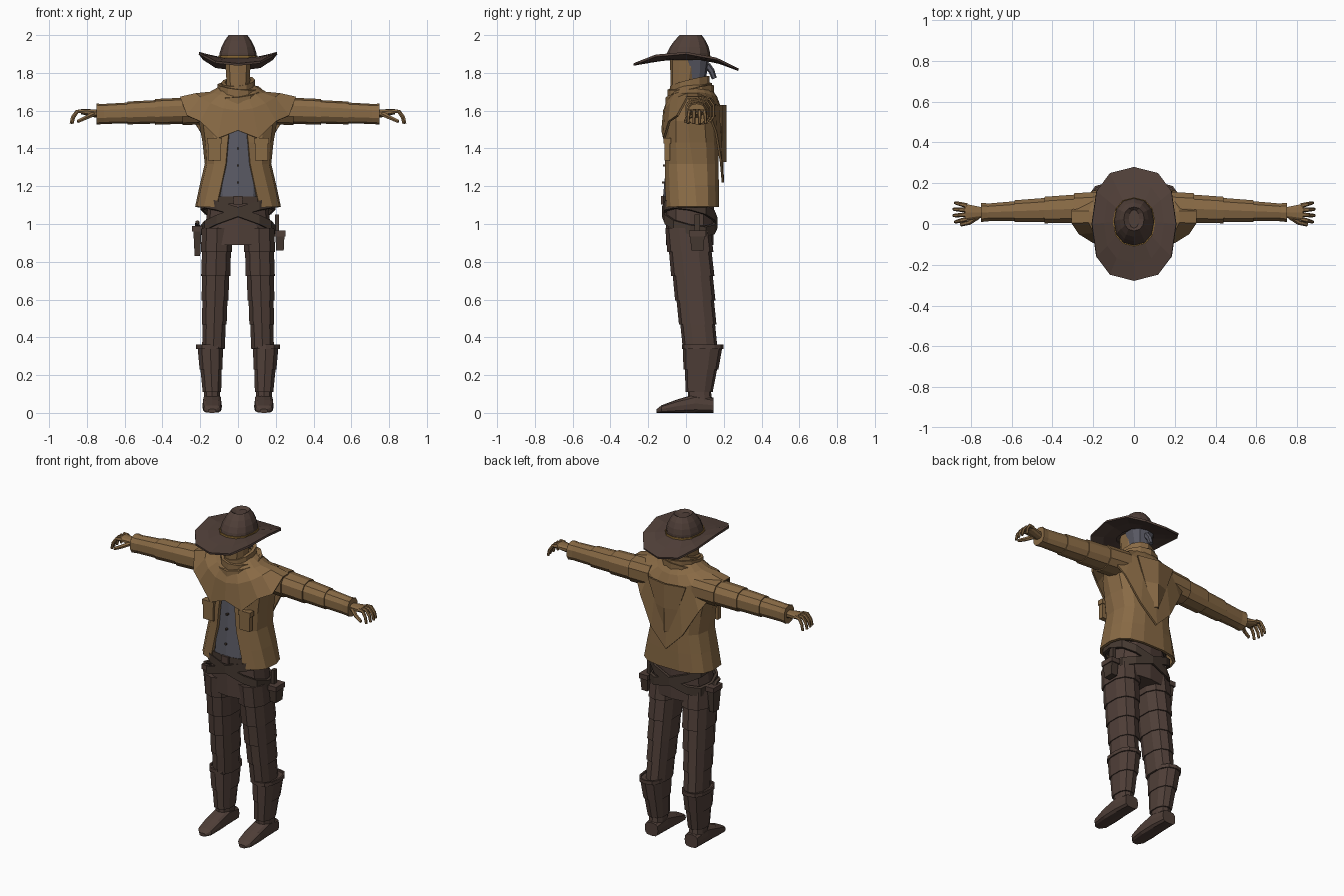
import bpy, bmesh, math
from mathutils import Vector

default_cube = bpy.data.objects.get("Cube")
if default_cube:
    bpy.data.objects.remove(default_cube)

X, Y, Z = Vector.Fill(3), Vector.Fill(3), Vector.Fill(3)
X.x = Y.y = Z.z = 1


def material(name, red, green, blue):
    colour = (red, green, blue, 1)
    made = bpy.data.materials.new(name)
    made.use_nodes = True
    made.diffuse_color = colour
    made.node_tree.nodes["Principled BSDF"].inputs["Base Color"].default_value = colour
    return made


tan = material("tan cloth", .25, .145, .06)
brown = material("dark brown leather", .08, .05, .04)
belt_brown = material("belt leather", .06, .04, .03)
grey = material("grey shirt", .1, .1, .125)
gold = material("hat band gold", .25, .14, .035)


def loft(name, rings, mat, cap=True, closed=True, wrap=False, thickness=0):
    """Skin a list of equally long point rings."""
    bm = bmesh.new()
    rows = [[bm.verts.new(point) for point in points] for points in rings]
    count = len(rows[0])
    following = rows[1:] + rows[:1] if wrap else rows[1:]
    for lower, upper in zip(rows, following):
        for i in range(count if closed else count - 1):
            j = (i + 1) % count
            bm.faces.new((lower[i], lower[j], upper[j], upper[i]))
    if cap and closed and not wrap:
        bm.faces.new(rows[0])
        bm.faces.new(rows[-1])
    bmesh.ops.recalc_face_normals(bm, faces=bm.faces)
    mesh = bpy.data.meshes.new(name)
    bm.to_mesh(mesh)
    bm.free()
    mesh.materials.append(mat)
    part = bpy.data.objects.new(name, mesh)
    bpy.context.collection.objects.link(part)
    if thickness:
        solidify = part.modifiers.new("thickness", "SOLIDIFY")
        solidify.thickness, solidify.offset = thickness, 0


def power(value, exponent):
    return math.copysign(abs(value) ** exponent, value)


def section(centre, u, v, count=12, square=.8, gap=0):
    """Squarish ellipse starting on the -v side; a gap angle leaves it open there."""
    steps = count - 1 if gap else count
    points = []
    for i in range(count):
        angle = gap + (math.tau - 2 * gap) * i / steps
        points.append(centre + u * power(math.sin(angle), square) - v * power(math.cos(angle), square))
    return points


def limb(name, start, end, first, last, mat, folds=1, swell=1, axes=(X, Y), count=10):
    """Tapered tube; each fold of cloth swells a little before the next one tucks under it."""
    start, end, first, last = (Vector(value) for value in (start, end, first, last))
    rings = []
    for fold in range(folds):
        for t, scale in ((fold / folds, 1), ((fold + 1) / folds, swell)):
            radius = first.lerp(last, t) * scale
            rings.append(section(start.lerp(end, t), axes[0] * radius.x, axes[1] * radius.y, count))
    loft(name, rings, mat)


def band(name, centre, radii, height, thick, mat, tilt=(0, 0), square=.8):
    """Flat strap around the body; tilt slopes it along x and y."""
    u, v = X + Z * tilt[0], Y + Z * tilt[1]
    rings = []
    for side, out in ((-1, 0), (-1, 1), (1, 1), (1, 0)):
        middle = Vector(centre) + Z * side * height / 2
        rings.append(section(middle, u * (radii[0] + thick * out), v * (radii[1] + thick * out), square=square))
    loft(name, rings, mat, wrap=True)


def tube(name, path, thick, mat):
    """Thin tapering tube along a path."""
    rings = []
    for i, point in enumerate(path):
        along = path[min(i + 1, len(path) - 1)] - path[max(i - 1, 0)]
        u = along.cross(Y).normalized()
        v = along.cross(u).normalized()
        radius = thick * (1 - i / len(path) / 2)
        rings.append(section(point, u * radius, v * radius, count=6, square=1))
    loft(name, rings, mat)


def box(name, centre, size, mat, taper=1):
    half = Vector(size) / 2
    rings = []
    for side, scale in ((-1, taper), (1, 1)):
        u, v = X * half.x * scale, Y * half.y * scale
        middle = Vector(centre) + Z * half.z * side
        rings.append([middle - u - v, middle + u - v, middle + u + v, middle - u + v])
    loft(name, rings, mat)


# Hat: brim swept up at the sides, domed crown with a crease, thin band
crown_base = Y * .01 + Z * 1.875
brim_root = section(crown_base, X * .09, Y * .11)
brim_edge = section(Z * 1.83, X * .207, Y * .278)
for point in brim_edge:
    point.z += .075 * abs(point.x / .207) ** 3 - .05 * point.y
brim_rings = [[a.lerp(b, t) for a, b in zip(brim_root, brim_edge)] for t in (0, .5, 1)]
loft("hat_brim", brim_rings, brown, cap=False, thickness=.012)
crown = []
for i in range(5):
    t = i / 4
    shrink = 1 - t ** 2 / 2
    crown.append(section(crown_base + Z * .125 * t + Y * .015 * t, X * .1 * shrink, Y * .117 * shrink, square=.9))
crown.append(section(crown_base + Z * .11 + Y * .015, X * .025, Y * .045, square=.9))
loft("hat_crown", crown, brown)
band("hat_band", crown_base + Z * .01, (.098, .115), .012, .006, gold, square=.9)

# Head, hair and hair tail
limb("head", (0, -.02, 1.68), (0, 0, 1.88), (.058, .06), (.072, .085), tan)
limb("hair", (0, .05, 1.77), (0, .045, 1.88), (.055, .055), (.078, .08), grey)
tube("hair_tail", [Vector((0, .11, 1.84)), Vector((0, .135, 1.81)), Vector((0, .15, 1.77))], .02, grey)

# Scarf rolls around the neck, each wider and lower than the last
for i in range(3):
    lean = .1 * (-1) ** i
    band(f"scarf_roll_{i + 1}", (0, .02, 1.735 - .027 * i), (.07 + .018 * i, .085 + .012 * i),
         .042, .02, tan, tilt=(lean, .2 + lean / 2), square=1)


# Shawl: raised on the shoulders, ragged in front, long point behind
def shawl_ring(width, depth, height, lift):
    points = section(Y * .035 + Z * height, X * width, Y * depth, count=18, square=1)
    for point in points:
        point.z += lift * (point.x / width) ** 2
    return points


hem = shawl_ring(.31, .16, 1.47, .05)
for i, point in enumerate(hem):
    across = abs(point.x) / .31
    point.z += .16 * across ** 4
    if point.y < 0:
        point.z += .025 * (-1) ** i
    else:
        point.z -= .25 * (1 - across ** 2) ** 4
shawl = [shawl_ring(.075, .08, 1.735, 0), shawl_ring(.15, .125, 1.67, .025), shawl_ring(.225, .15, 1.6, .09), hem]
loft("shawl", shawl, tan, cap=False, thickness=.012)
fold_rows = []
for t in (0, .5, 1):
    middle, reach = Vector((0, .2, 1.63 - .3 * t)), X * (.13 - .11 * t)
    fold_rows.append([middle - reach - Y * .015, middle + Y * .01, middle + reach - Y * .015])
loft("shawl_back_fold", fold_rows, tan, closed=False, thickness=.01)

# Shirt, then the jacket hanging open over it
limb("shirt", (0, .015, 1.13), (0, .035, 1.64), (.14, .138), (.15, .11), grey, count=12)
for i in range(3):
    box("shirt_button", (0, -.117 + .006 * i, 1.22 + .09 * i), (.01, .02, .01), belt_brown)
jacket = []
for i, width in enumerate((.22, .195, .168, .18, .2, .19)):
    t = i / 5
    depth = .138 - .03 * t ** 4
    jacket.append(section(Vector((0, .03, 1.09 + .57 * t)), X * width, Y * depth,
                          count=14, square=.7, gap=.03 + .36 * (1 - t)))
loft("jacket", jacket, tan, closed=False, thickness=.016)

# Trouser hips
limb("trouser_hips", (0, .02, .89), (0, .02, 1.17), (.185, .125), (.15, .128), brown, count=12)

for side, s in (("left", 1), ("right", -1)):
    # Jacket pockets
    box(f"{side}_pocket", (s * .125, -.1, 1.385), (.07, .03, .1), tan)
    box(f"{side}_pocket_flap", (s * .125, -.1, 1.44), (.08, .04, .03), tan)

    # Arm: folded sleeve, cuff and palm
    wrist = Vector((s * .73, .057, 1.582))
    limb(f"{side}_sleeve", (s * .15, .08, 1.605), wrist, (.083, .076), (.04, .048), tan,
         folds=4, swell=1.1, axes=(Y, Z))
    limb(f"{side}_cuff", wrist - X * s * .02, wrist + X * s * .02, (.045, .052), (.049, .056), tan, axes=(Y, Z))
    limb(f"{side}_palm", wrist, wrist + X * s * .1 + Z * .013, (.023, .024), (.044, .014), tan, axes=(Y, Z))

    # Curled fingers and thumb
    for i in range(4):
        spread = i - 1.5
        knuckle = wrist + Vector((s * .09, .022 * spread, .014))
        reach = X * s * (.06 - .007 * abs(spread)) + Y * .008 * spread
        path = [knuckle, knuckle + reach * .6, knuckle + reach - Z * .03, knuckle + reach * 1.15 - Z * .065]
        tube(f"{side}_finger_{i + 1}", path, .012, tan)
    thumb = wrist + X * s * .035 - Y * .02
    tip = Vector((s * .085, -.04, -.04))
    tube(f"{side}_thumb", [thumb, thumb + tip / 2 - Y * .01, thumb + tip], .014, tan)

    # Leg: folded trouser, flared boot shaft, ankle and foot
    limb(f"{side}_trouser_leg", (s * .11, .01, .98), (s * .13, .075, .34), (.085, .12), (.058, .085), brown,
         folds=5, swell=1.08)
    limb(f"{side}_boot_shaft", (s * .147, .088, .35), (s * .138, .07, .11), (.07, .105), (.047, .066), brown,
         folds=2, swell=1.08)
    limb(f"{side}_boot_ankle", (s * .138, .07, .13), (s * .138, .075, .05), (.043, .06), (.046, .066), brown)
    band(f"{side}_boot_rim", (s * .147, .088, .35), (.066, .1), .022, .01, brown)
    foot = []
    for along, width, height in ((.145, .045, .04), (.05, .05, .05), (-.05, .052, .035),
                                 (-.13, .045, .02), (-.155, .02, .01)):
        foot.append(section(Vector((s * .137, along, height)), X * width, Z * height, square=.6))
    loft(f"{side}_boot_foot", foot, brown)

    # One of the two crossed belts
    band(f"{side}_slung_belt", (0, .02, 1.035), (.184, .134), .05, .014, belt_brown, tilt=(-s / 3, -.2))

# Waist belt and buckle
band("waist_belt", (0, .02, 1.125), (.163, .13), .04, .012, belt_brown)
box("belt_buckle", (0, -.125, 1.125), (.05, .014, .045), brown)

# Holster with pistol on the right, pouch on the left
holster = Vector((-.215, .03, .91))
box("holster", holster, (.045, .08, .16), belt_brown, taper=.65)
box("holster_flap", holster + Z * .065, (.055, .09, .03), brown)
tube("pistol_grip", [holster + Z * .065, holster + Z * .09 - Y * .015, holster + Z * .1 - Y * .05], .016, belt_brown)
pouch = Vector((.222, .06, .91))
box("pouch", pouch, (.05, .08, .1), belt_brown, taper=.8)
box("pouch_flap", pouch + Z * .04, (.06, .09, .03), brown)
box("pouch_strap", pouch + Z * .09 - X * .015, (.02, .03, .1), belt_brown)
